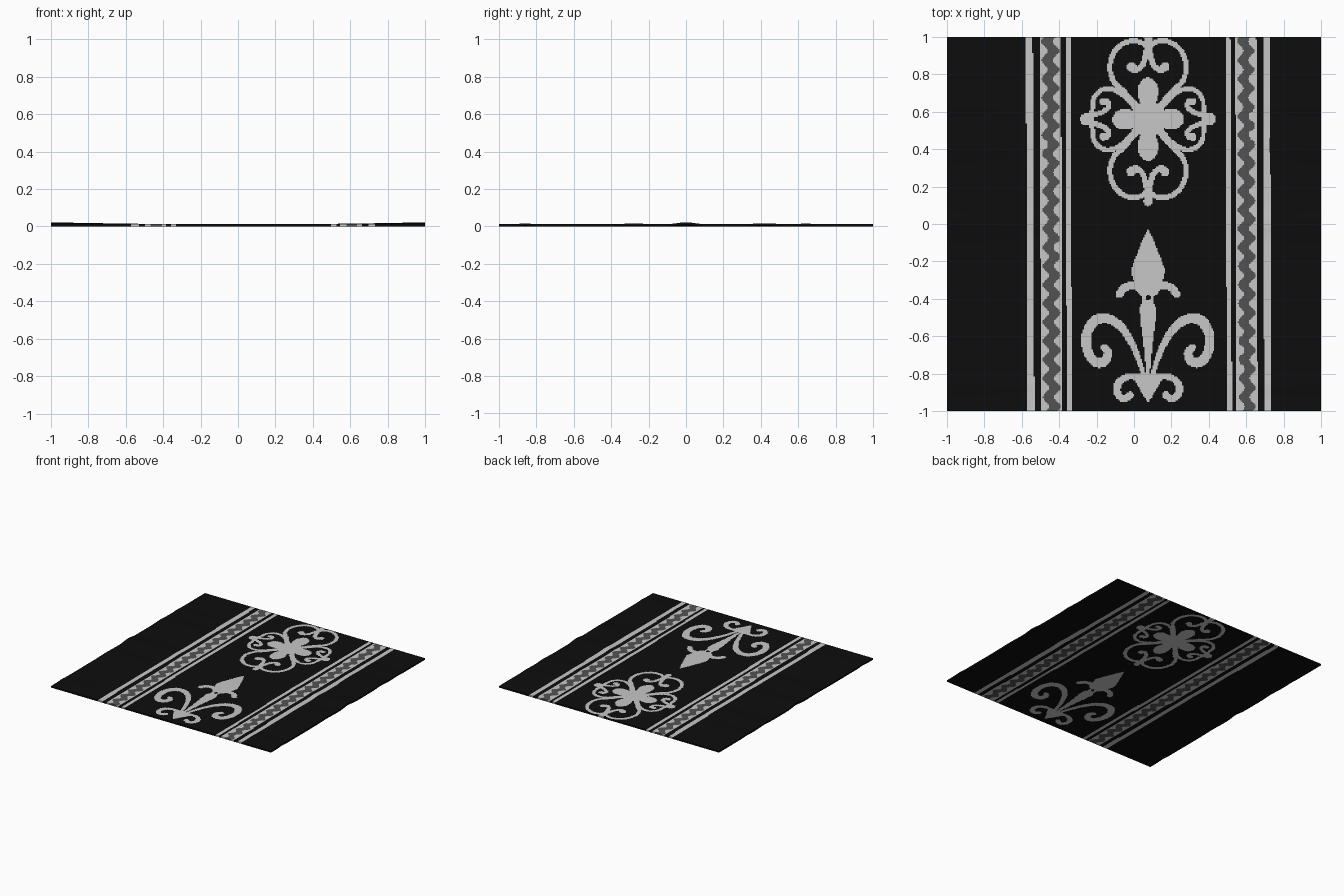
import bpy, math
from mathutils import Vector

if "Cube" in bpy.data.objects:
    bpy.data.objects.remove(bpy.data.objects["Cube"])

# ---- materials ----
def material(name, v):
    m = bpy.data.materials.new(name)
    m.diffuse_color = (v, v, v, 1)
    m.use_nodes = True
    m.node_tree.nodes["Principled BSDF"].inputs["Base Color"].default_value = m.diffuse_color
    return m

MATS = [material("black cloth", 0.004), material("pale grey thread", 0.57),
        material("dark grey thread", 0.085)]
BLACK, PALE, GREY = range(3)

# ---- cell grid: fine columns where the pattern is, coarse at the plain sides ----
X0, X1, FINE, SIDE, ROWS = -0.62, 0.76, 200, 8, 280
DX, DY = (X1 - X0) / FINE, 2 / ROWS
xs = ([-1 + (X0 + 1) * i / SIDE for i in range(SIDE)]
      + [X0 + DX * i for i in range(FINE)]
      + [X1 + (1 - X1) * i / SIDE for i in range(SIDE + 1)])
ys = [-1 + DY * j for j in range(ROWS + 1)]
COLS = len(xs) - 1
colour = [[BLACK] * COLS for _ in range(ROWS)]
CX = 0.075                                  # centre line of the motifs


def dab(x, y, r, c=PALE):
    """Colour the cells within r of a point."""
    for j in range(max(0, int((y - r + 1) / DY)), min(ROWS, int((y + r + 1) / DY) + 1)):
        for i in range(SIDE + int((x - r - X0) / DX), SIDE + int((x + r - X0) / DX) + 1):
            px, py = X0 + (i - SIDE + 0.5) * DX, -1 + (j + 0.5) * DY
            if (px - x) ** 2 + (py - y) ** 2 <= r * r:
                colour[j][i] = c


def stroke(pts, cy=0.0, flip=False, widths=None):
    """Smooth brush stroke through points (u, v), mirrored left/right, and up/down if flip."""
    w = widths if isinstance(widths, list) else [widths] * len(pts)
    p = [Vector((a, b, r)) for (a, b), r in zip(pts, w)]
    p = [2 * p[0] - p[1]] + p + [2 * p[-1] - p[-2]]
    for k in range(1, len(p) - 2):
        a, b, c, d = p[k - 1:k + 3]
        for s in range(25):
            t = s / 24
            q = 0.5 * (2 * b + (c - a) * t + (2 * a - 5 * b + 4 * c - d) * t * t
                       + (3 * b - a - 3 * c + d) * t ** 3)
            for sx in (1, -1):
                for sy in ((1, -1) if flip else (1,)):
                    dab(CX + sx * q.x, cy + sy * q.y, max(q.z, 0.004))


def taper(profile):
    """Fill a symmetric shape given as (v, half width) pairs from top to bottom."""
    for (v0, w0), (v1, w1) in zip(profile, profile[1:]):
        for j in range(ROWS):
            y = -1 + (j + 0.5) * DY
            if v1 <= y < v0:
                w = w0 + (w1 - w0) * (v0 - y) / (v0 - v1)
                for i in range(SIDE, SIDE + FINE):
                    if abs((xs[i] + xs[i + 1]) / 2 - CX) <= w:
                        colour[j][i] = PALE


# ---- border stripes with a wavy dark thread ----
def border(outer, band, inner):
    for j in range(ROWS):
        y = -1 + (j + 0.5) * DY
        lean = -0.004 * y
        mid = (band[0] + band[1]) / 2 + 0.017 * math.sin(y * math.tau / 0.1)
        for i in range(SIDE, SIDE + FINE):
            x = (xs[i] + xs[i + 1]) / 2 - lean
            if any(a <= x <= b for a, b in (outer, band, inner)):
                colour[j][i] = PALE
            if abs(x - mid) < 0.03:
                colour[j][i] = GREY

border((-0.573, -0.537), (-0.5, -0.387), (-0.363, -0.335))
border((0.493, 0.519), (0.545, 0.657), (0.692, 0.73))

# ---- medallion ----
M = 0.56
stroke([(0, 0), (0, 0.08), (0, 0.155), (0, 0.215)], M, True, [0.06, 0.042, 0.055, 0.012])
stroke([(0, 0), (0.07, 0), (0.13, 0), (0.16, 0)], M, True, [0.06, 0.045, 0.055, 0.025])
stroke([(0, 0), (0.05, 0.05), (0.1, 0.1)], M, True, [0.06, 0.03, 0.008])
stroke([(0.06, 0.07), (0.13, 0.15), (0.185, 0.205), (0.203, 0.28), (0.18, 0.36),
        (0.12, 0.41), (0.05, 0.415), (0, 0.385)], M, True, 0.014)           # hearts
stroke([(0, 0.4), (0.01, 0.35), (0.03, 0.29), (0.065, 0.265), (0.09, 0.28)],
       M, True, [0.018, 0.016, 0.015, 0.018, 0.025])                        # heart curls
stroke([(0, 0.4), (0, 0.44)], M, True, [0.015, 0.024])
stroke([(0.06, 0.05), (0.13, 0.125), (0.19, 0.16), (0.25, 0.155), (0.29, 0.11),
        (0.298, 0.05), (0.31, 0)], M, True, 0.013)                          # side scrolls
stroke([(0.3, 0.02), (0.25, 0.035), (0.215, 0.06), (0.215, 0.09), (0.24, 0.095)],
       M, True, [0.014, 0.014, 0.014, 0.016, 0.02])
stroke([(0.3, 0), (0.328, 0)], M, False, [0.015, 0.034])

# ---- lily motif ----
taper([(-0.03, 0.004), (-0.1, 0.035), (-0.2, 0.075), (-0.25, 0.092), (-0.28, 0.085),
       (-0.37, 0.055), (-0.39, 0.03), (-0.42, 0.03), (-0.45, 0.045), (-0.52, 0.04),
       (-0.65, 0.023), (-0.8, 0.01)])
stroke([(0.02, -0.345), (0.08, -0.33), (0.125, -0.34), (0.152, -0.375)], widths=0.021)
dab(CX, -0.395, 0.014, BLACK)
stroke([(0.02, -0.82), (0.045, -0.74), (0.085, -0.64), (0.14, -0.555), (0.21, -0.508),
        (0.28, -0.515), (0.325, -0.58), (0.325, -0.67), (0.285, -0.735), (0.235, -0.735),
        (0.213, -0.69), (0.235, -0.66)],
       widths=[0.012, 0.014, 0.018, 0.022, 0.026, 0.028, 0.026, 0.026, 0.026, 0.026, 0.022, 0.02])
taper([(-0.8, 0.08), (-0.84, 0.07), (-0.9, 0.035), (-0.95, 0.004)])
stroke([(0.03, -0.825), (0.1, -0.815), (0.155, -0.845), (0.165, -0.9), (0.13, -0.935),
        (0.095, -0.915)], widths=[0.018, 0.017, 0.019, 0.02, 0.018, 0.02])

# ---- cloth sheet with faint ripples towards its side edges ----
def ripple(x, y):
    edge = max(0, (abs(x) - 0.25) / 0.75) ** 1.5
    return edge * sum(h * math.exp(-((y - c) / w) ** 2) for c, h, w in
                      ((0, 0.01, 0.06), (-0.86, 0.004, 0.04), (-0.28, 0.003, 0.1),
                       (0.42, 0.005, 0.07), (0.64, 0.003, 0.05)))

W = COLS + 1
verts = [(x, y, ripple(x, y)) for y in ys for x in xs]
faces = [(j * W + i, j * W + i + 1, (j + 1) * W + i + 1, (j + 1) * W + i)
         for j in range(ROWS) for i in range(COLS)]
mesh = bpy.data.meshes.new("woven_cloth")
mesh.from_pydata(verts, [], faces)
for m in MATS:
    mesh.materials.append(m)
mesh.polygons.foreach_set("material_index", [c for row in colour for c in row])
cloth = bpy.data.objects.new("woven_cloth", mesh)
bpy.context.collection.objects.link(cloth)

# thickness: the pattern shows on both sides and on the rim
solid = cloth.modifiers.new("thickness", 'SOLIDIFY')
solid.thickness = 0.012
solid.offset = 1
mesh.update()
